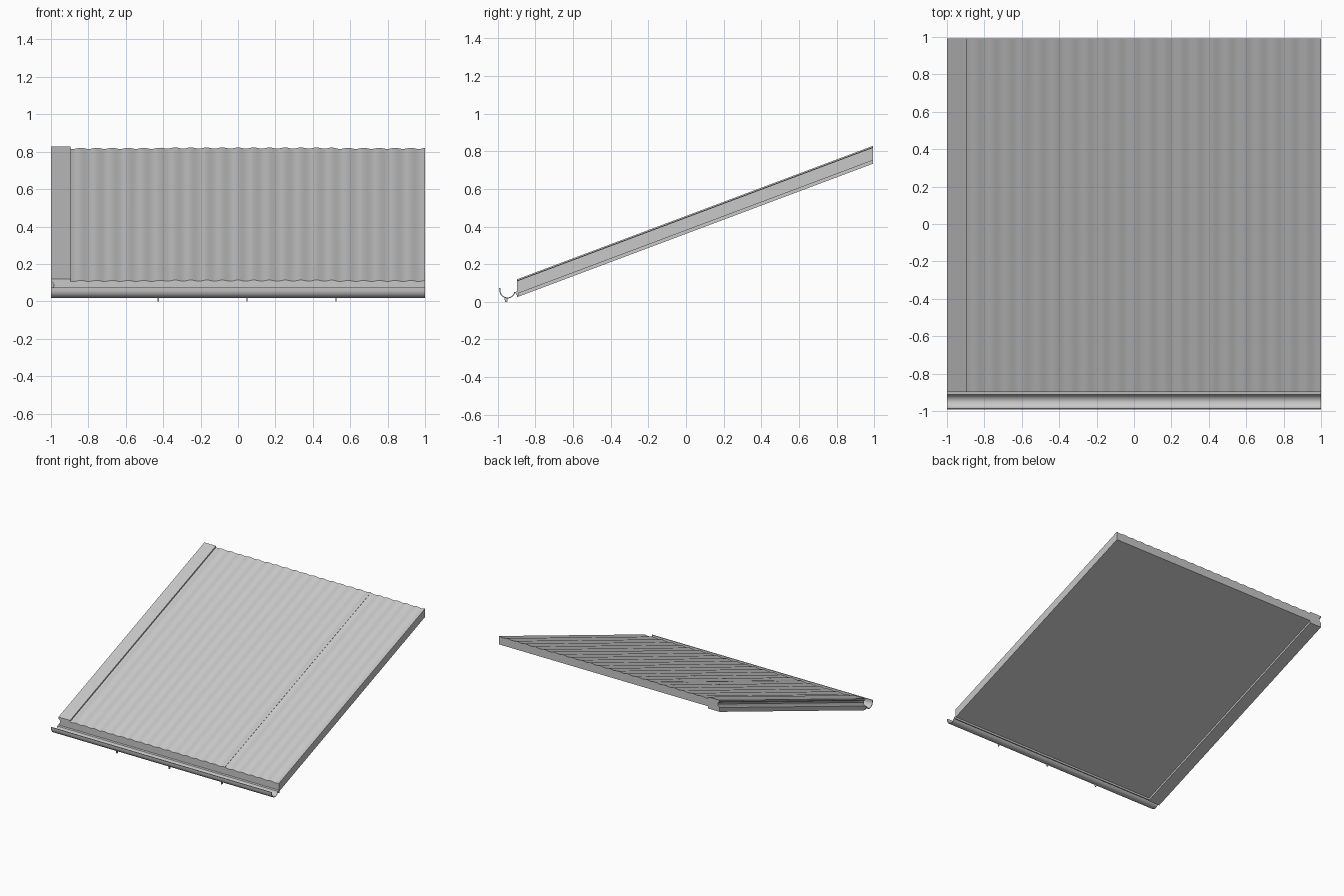
import bpy, bmesh, math
from mathutils import Vector

cube = bpy.data.objects.get("Cube")
if cube:
    bpy.data.objects.remove(cube, do_unlink=True)

grey = bpy.data.materials.new("galvanised grey")
grey.use_nodes = True
colour = (0.58, 0.58, 0.58, 1)
grey.diffuse_color = colour
grey.node_tree.nodes["Principled BSDF"].inputs["Base Color"].default_value = colour

FRONT, BACK, SLOPE = -0.897, 0.993, 0.375
RUN = Vector((0, BACK - FRONT, (BACK - FRONT) * SLOPE))


def sweep(name, section, travel):
    """Closed section pushed along a straight vector, with capped ends."""
    bm = bmesh.new()
    start = [bm.verts.new(p) for p in section]
    end = [bm.verts.new(Vector(p) + travel) for p in section]
    n = len(section)
    for i in range(n):
        j = (i + 1) % n
        bm.faces.new((start[i], start[j], end[j], end[i]))
    bm.faces.new(start[::-1])
    bm.faces.new(end)
    bmesh.ops.recalc_face_normals(bm, faces=bm.faces)
    mesh = bpy.data.meshes.new(name)
    bm.to_mesh(mesh)
    bm.free()
    mesh.materials.append(grey)
    obj = bpy.data.objects.new(name, mesh)
    bpy.context.collection.objects.link(obj)
    bpy.ops.object.select_all(action='DESELECT')
    obj.select_set(True)
    bpy.context.view_layer.objects.active = obj
    bpy.ops.object.shade_smooth_by_angle(angle=math.radians(35))
    return obj


# Corrugated roof slab: three sheets, the middle one lapped over its neighbours
PITCH, WAVE = 0.084, 0.003
sheets = [("left_sheet", -0.9, -0.41, 0), ("middle_sheet", -0.41, 0.51, 0.002),
          ("right_sheet", 0.51, 1.0, 0)]
outline = []
for _, x0, x1, lift in sheets:
    steps = round((x1 - x0) / PITCH * 10)
    for i in range(steps + 1):
        x = x0 + (x1 - x0) * i / steps
        z = 0.109 + lift + WAVE * math.cos(math.tau * x / PITCH)
        outline.append((x, FRONT, z))
slab = outline + [(1.0, FRONT, 0.043), (-0.9, FRONT, 0.043)]
sweep("corrugated_roof", slab, RUN)

# Barge flashing with a pinched outer side
flashing = [(-0.895, 0.12), (-1, 0.12), (-1, 0.108), (-0.988, 0.1), (-0.983, 0.085),
            (-0.988, 0.07), (-1, 0.06), (-1, 0.025), (-0.895, 0.025)]
sweep("barge_flashing", [(x, FRONT, z) for x, z in flashing], RUN)

# Half-round gutter trough with a short flange under the slab
arc = []
for i in range(17):
    a = math.radians(180 + 165 * i / 16)
    arc.append((-0.949 + 0.043 * math.cos(a), 0.062 + 0.044 * math.sin(a)))
inner = [(-0.949 + (y + 0.949) * 0.88, 0.062 + (z - 0.062) * 0.88) for y, z in arc]
profile = ([(-0.993, 0.073)] + arc + [(-0.897, 0.03), (-0.89, 0.03), (-0.89, 0.056)]
           + inner[::-1] + [(-0.987, 0.073)])
sweep("gutter", [(-1, y, z) for y, z in profile], Vector((2, 0, 0)))

# Small drip hooks below the gutter
for i, x in enumerate((-0.43, 0.045, 0.52)):
    hook = [(-0.965, 0.022), (-0.962, 0.0), (-0.95, 0.0), (-0.947, 0.022)]
    sweep(f"gutter_hook_{i + 1}", [(x, y, z) for y, z in hook], Vector((0.007, 0, 0)))
